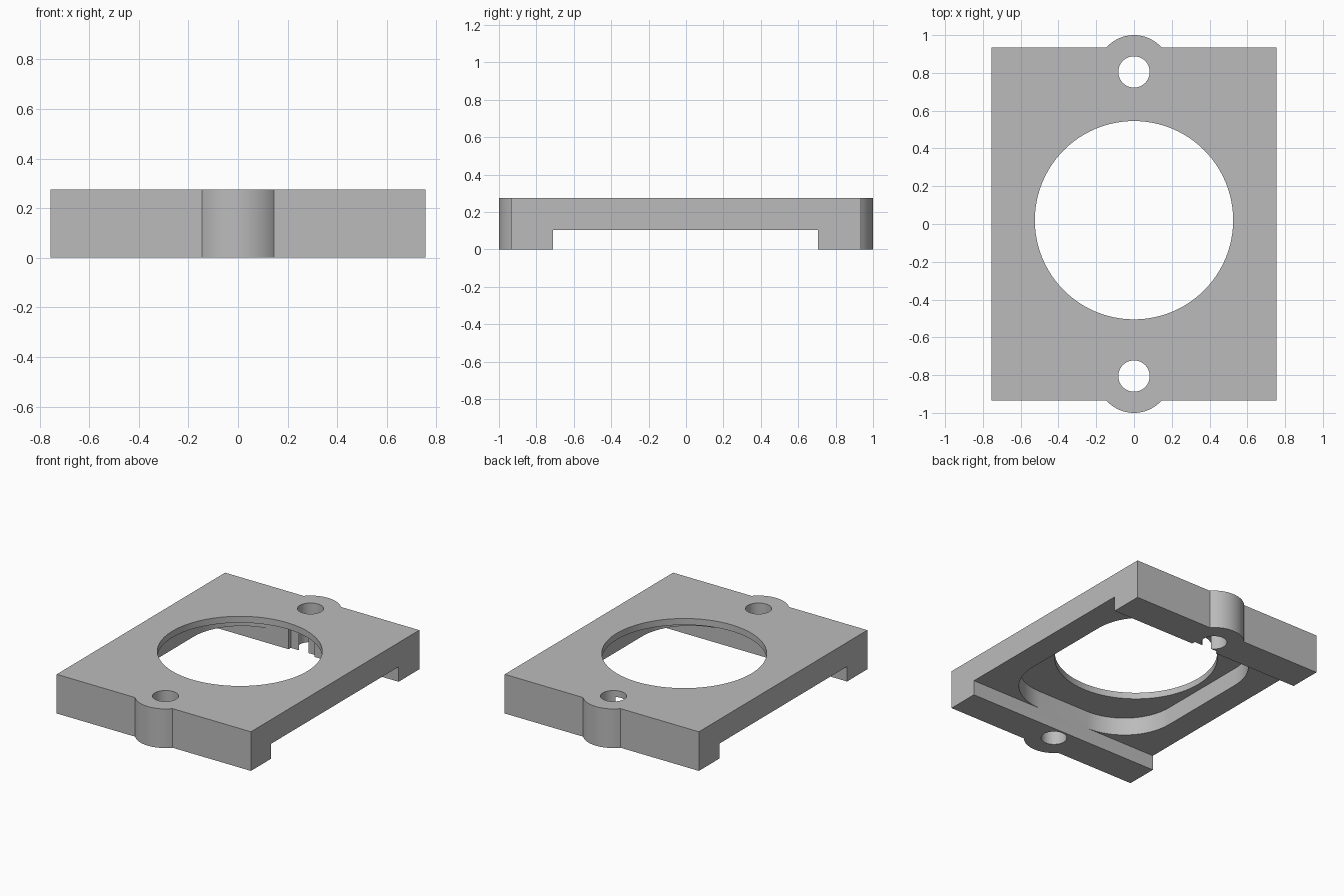
import bpy, bmesh
from math import radians, sin, cos, acos, degrees

cube = bpy.data.objects.get("Cube")
if cube:
    bpy.data.objects.remove(cube, do_unlink=True)

# Main dimensions
HALF_X, HALF_Y, TOP = 0.755, 0.935, 0.275
EAR_Y, EAR_R, SCREW_R = 0.805, 0.195, 0.083
CHANNEL_FRONT, CHANNEL_BACK, CHANNEL_Z = -0.71, 0.705, 0.105
RECESS_Z = 0.23

grey = bpy.data.materials.new("plain grey")
grey.use_nodes = True
grey.diffuse_color = (0.5, 0.5, 0.5, 1)
grey.node_tree.nodes["Principled BSDF"].inputs["Base Color"].default_value = (0.5, 0.5, 0.5, 1)


def arc(cx, cy, r, start, end, steps):
    """Points along an arc, angles in degrees."""
    return [(cx + r * cos(radians(start + (end - start) * i / steps)),
             cy + r * sin(radians(start + (end - start) * i / steps)))
            for i in range(steps + 1)]


def circle(cx, cy, r, steps):
    return arc(cx, cy, r, 0, 360, steps)[:-1]


def rectangle(x0, x1, y0, y1):
    return [(x0, y0), (x1, y0), (x1, y1), (x0, y1)]


def rounded_rectangle(x0, x1, y0, y1, r):
    corners = [(x0 + r, y0 + r, 180), (x1 - r, y0 + r, 270),
               (x1 - r, y1 - r, 0), (x0 + r, y1 - r, 90)]
    return [p for cx, cy, a in corners for p in arc(cx, cy, r, a, a + 90, 20)]


def prism(name, outline, z0, z1):
    """Extrude a counter-clockwise outline from z0 to z1."""
    bm = bmesh.new()
    face = bm.faces.new([bm.verts.new((x, y, z0)) for x, y in outline])
    top = bmesh.ops.extrude_face_region(bm, geom=[face])["geom"]
    bmesh.ops.translate(bm, vec=(0, 0, z1 - z0),
                        verts=[v for v in top if isinstance(v, bmesh.types.BMVert)])
    bmesh.ops.recalc_face_normals(bm, faces=bm.faces)
    mesh = bpy.data.meshes.new(name)
    bm.to_mesh(mesh)
    bm.free()
    mesh.materials.append(grey)
    obj = bpy.data.objects.new(name, mesh)
    bpy.context.collection.objects.link(obj)
    return obj


def cut(target, cutter):
    """Subtract the cutter and discard it."""
    cutter.hide_render = True
    mod = target.modifiers.new(cutter.name, "BOOLEAN")
    mod.operation, mod.solver, mod.object = "DIFFERENCE", "EXACT", cutter
    bpy.context.view_layer.objects.active = target
    bpy.ops.object.modifier_apply(modifier=mod.name)
    bpy.data.objects.remove(cutter, do_unlink=True)


# Plate with a rounded ear at the front and back
spread = degrees(acos((HALF_Y - EAR_Y) / EAR_R))
outline = (arc(0, -EAR_Y, EAR_R, 270 - spread, 270 + spread, 24)
           + [(HALF_X, -HALF_Y), (HALF_X, HALF_Y)]
           + arc(0, EAR_Y, EAR_R, 90 - spread, 90 + spread, 24)
           + [(-HALF_X, HALF_Y), (-HALF_X, -HALF_Y)])
plate = prism("mounting_plate", outline, 0, TOP)

# Channel under the plate, leaving a foot at each end
cut(plate, prism("channel", rectangle(-1, 1, CHANNEL_FRONT, CHANNEL_BACK), -0.1, CHANNEL_Z))

# Rounded recess in the channel ceiling
cut(plate, prism("recess", rounded_rectangle(-0.575, 0.575, CHANNEL_FRONT, CHANNEL_BACK, 0.375),
                 0.05, RECESS_Z))

# Shallow notch in the back foot, opening into the screw hole
cut(plate, prism("notch", rectangle(-0.1, 0.1, 0.6, 0.73), -0.1, RECESS_Z))

# Large opening and the two screw holes
cut(plate, prism("opening", circle(0, 0.02, 0.525, 96), -0.1, 0.4))
for side in (-1, 1):
    cut(plate, prism("screw_hole", circle(0, side * EAR_Y, SCREW_R, 40), -0.1, 0.4))

# Smooth the round walls, keep the edges sharp
bpy.ops.object.select_all(action="DESELECT")
plate.select_set(True)
bpy.context.view_layer.objects.active = plate
bpy.ops.object.shade_smooth_by_angle(angle=radians(30))
